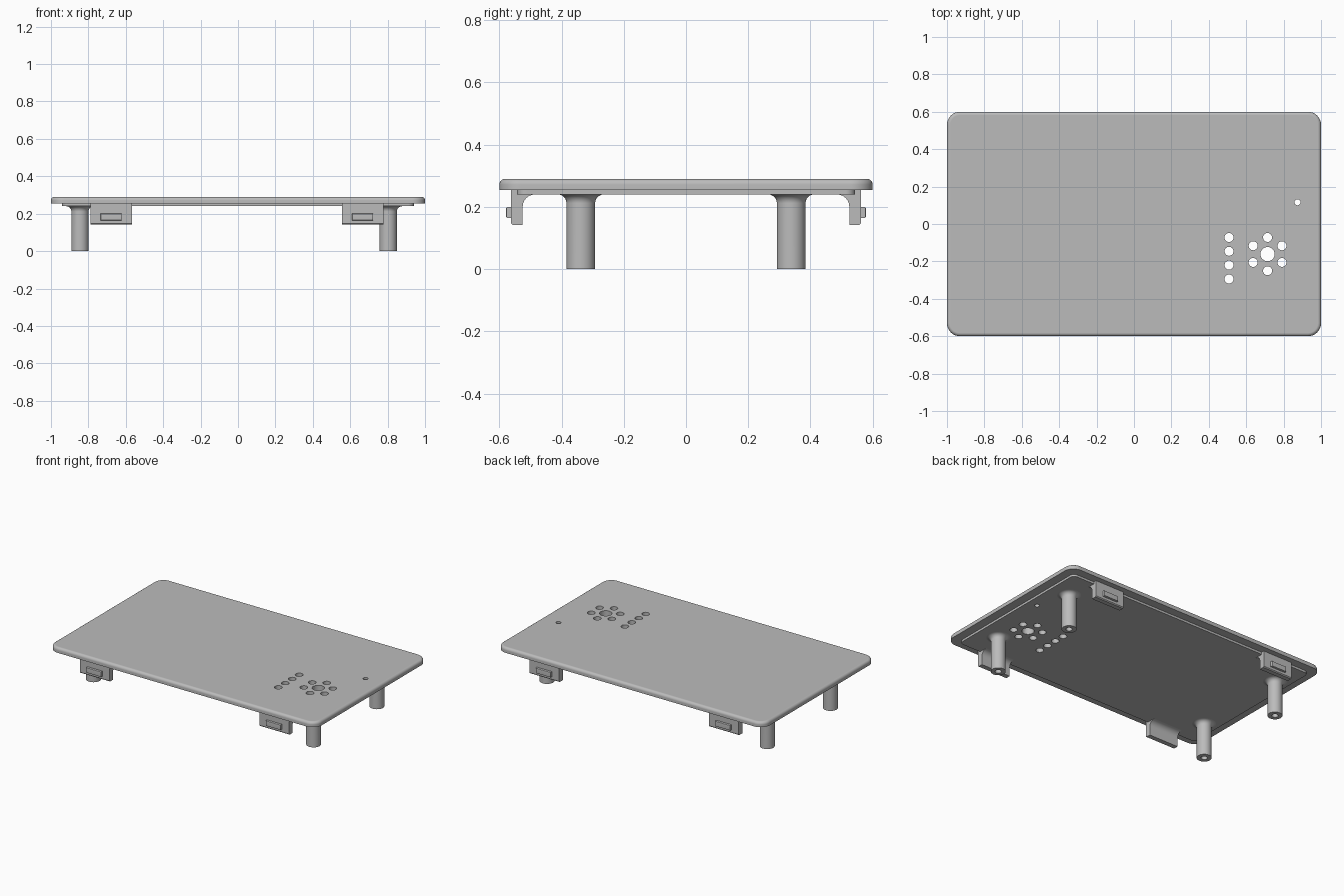
import bpy, bmesh
from math import sin, cos, pi, radians
from mathutils import Matrix

cube = bpy.data.objects.get("Cube")
if cube:
    bpy.data.objects.remove(cube, do_unlink=True)

grey = bpy.data.materials.new("light grey plastic")
grey.use_nodes = True
COLOUR = (0.5, 0.5, 0.5, 1)
grey.diffuse_color = COLOUR
grey.node_tree.nodes["Principled BSDF"].inputs["Base Color"].default_value = COLOUR

BASE, RIM, TOP = 0.24, 0.255, 0.29    # underside, overhang and upper face heights


def make(name, bm):
    bmesh.ops.recalc_face_normals(bm, faces=bm.faces)
    mesh = bpy.data.meshes.new(name)
    bm.to_mesh(mesh)
    bm.free()
    mesh.materials.append(grey)
    ob = bpy.data.objects.new(name, mesh)
    bpy.context.collection.objects.link(ob)
    return ob


def finish(ob):
    bpy.ops.object.select_all(action='DESELECT')
    ob.select_set(True)
    bpy.context.view_layer.objects.active = ob
    bpy.ops.object.shade_smooth_by_angle(angle=radians(35))
    ob.modifiers.new("face normals", 'WEIGHTED_NORMAL').keep_sharp = True


def extrude(name, points, vector):
    bm = bmesh.new()
    face = bm.faces.new([bm.verts.new(p) for p in points])
    new = bmesh.ops.extrude_face_region(bm, geom=[face])["geom"]
    bmesh.ops.translate(bm, vec=vector,
                        verts=[v for v in new if isinstance(v, bmesh.types.BMVert)])
    return make(name, bm)


def rounded_rect(x, y, r, z, steps=8):
    pts = []
    for k, (sx, sy) in enumerate([(1, 1), (-1, 1), (-1, -1), (1, -1)]):
        for i in range(steps + 1):
            a = pi / 2 * (k + i / steps)
            pts.append((sx * (x - r) + r * cos(a), sy * (y - r) + r * sin(a), z))
    return pts


def bevel(ob, width, test, segments=4):
    bm = bmesh.new()
    bm.from_mesh(ob.data)
    edges = [e for e in bm.edges if test(e)]
    bmesh.ops.bevel(bm, geom=edges, offset=width, segments=segments,
                    profile=0.5, affect='EDGES')
    bm.to_mesh(ob.data)
    bm.free()


# Panel with a rounded upper edge, and the inset slab beneath it
panel = extrude("top_panel", rounded_rect(1, 0.6, 0.07, RIM), (0, 0, TOP - RIM))
bevel(panel, 0.018, lambda e: all(v.co.z > TOP - 0.001 for v in e.verts))
slab = extrude("inset_slab", rounded_rect(0.94, 0.543, 0.03, BASE), (0, 0, RIM - BASE))

# Holes: a row, a ring round a larger hole, and a pinhole
holes = [(0.508, -0.072 - 0.074 * i, 0.024) for i in range(4)]
holes += [(0.714 + 0.089 * sin(i * pi / 3), -0.161 + 0.089 * cos(i * pi / 3), 0.024)
          for i in range(6)]
holes += [(0.714, -0.161, 0.038), (0.874, 0.116, 0.016)]
bm = bmesh.new()
for x, y, r in holes:
    bmesh.ops.create_cone(bm, cap_ends=True, segments=32, radius1=r, radius2=r,
                          depth=0.3, matrix=Matrix.Translation((x, y, TOP)))
cutter = make("hole_cutter", bm)
cutter.hide_render = True
for ob in (panel, slab):
    mod = ob.modifiers.new("holes", 'BOOLEAN')
    mod.operation = 'DIFFERENCE'
    mod.solver = 'EXACT'
    mod.object = cutter
    bpy.context.view_layer.objects.active = ob
    bpy.ops.object.modifier_apply(modifier=mod.name)
    finish(ob)
bpy.data.objects.remove(cutter, do_unlink=True)


# Leg: lathed post with a blind screw hole and a flared top
def leg(name, x, y):
    r, flare = 0.046, 0.028
    profile = [(0, 0.15), (0.02, 0.15), (0.02, 0), (r, 0)]
    for i in range(7):
        a = pi / 2 * i / 6
        profile.append((r + flare * (1 - cos(a)), BASE - flare + flare * sin(a)))
    bm = bmesh.new()
    verts = [bm.verts.new((px, 0, pz)) for px, pz in profile]
    edges = [bm.edges.new(pair) for pair in zip(verts, verts[1:])]
    bmesh.ops.spin(bm, geom=verts + edges, cent=(0, 0, 0), axis=(0, 0, 1),
                   angle=2 * pi, steps=32)
    bmesh.ops.remove_doubles(bm, verts=bm.verts, dist=0.0001)
    bmesh.ops.translate(bm, verts=bm.verts, vec=(x, y, 0))
    finish(make(name, bm))


# Clip: hanging tab with an inner fillet and a small outer catch
def clip(name, x, side):
    half, r = 0.111, 0.04
    inner, outer, low = 0.525, 0.563, 0.142
    section = [(outer, RIM), (outer, low + 0.006), (outer - 0.006, low), (inner, low)]
    for i in range(7):
        a = pi / 2 * i / 6
        section.append((inner - r * (1 - cos(a)), BASE - r + r * sin(a)))
    section.append((inner - r, RIM))
    tab = extrude(name + "_tab", [(x - half, side * y, z) for y, z in section],
                  (2 * half, 0, 0))
    finish(tab)
    bm = bmesh.new()
    bmesh.ops.create_cube(bm, size=1, matrix=Matrix.Translation((x, side * 0.567, 0.182))
                          @ Matrix.Diagonal((0.112, 0.022, 0.036, 1)))
    catch = make(name + "_catch", bm)
    bevel(catch, 0.005, lambda e: all(side * v.co.y > 0.57 for v in e.verts), 2)
    finish(catch)


for label, side in (("front", -1), ("back", 1)):
    for hand, leg_x, clip_x in (("right", -0.845, -0.678), ("left", 0.803, 0.666)):
        leg(f"{label}_{hand}_leg", leg_x, side * 0.338)
        clip(f"{label}_{hand}_clip", clip_x, side)
